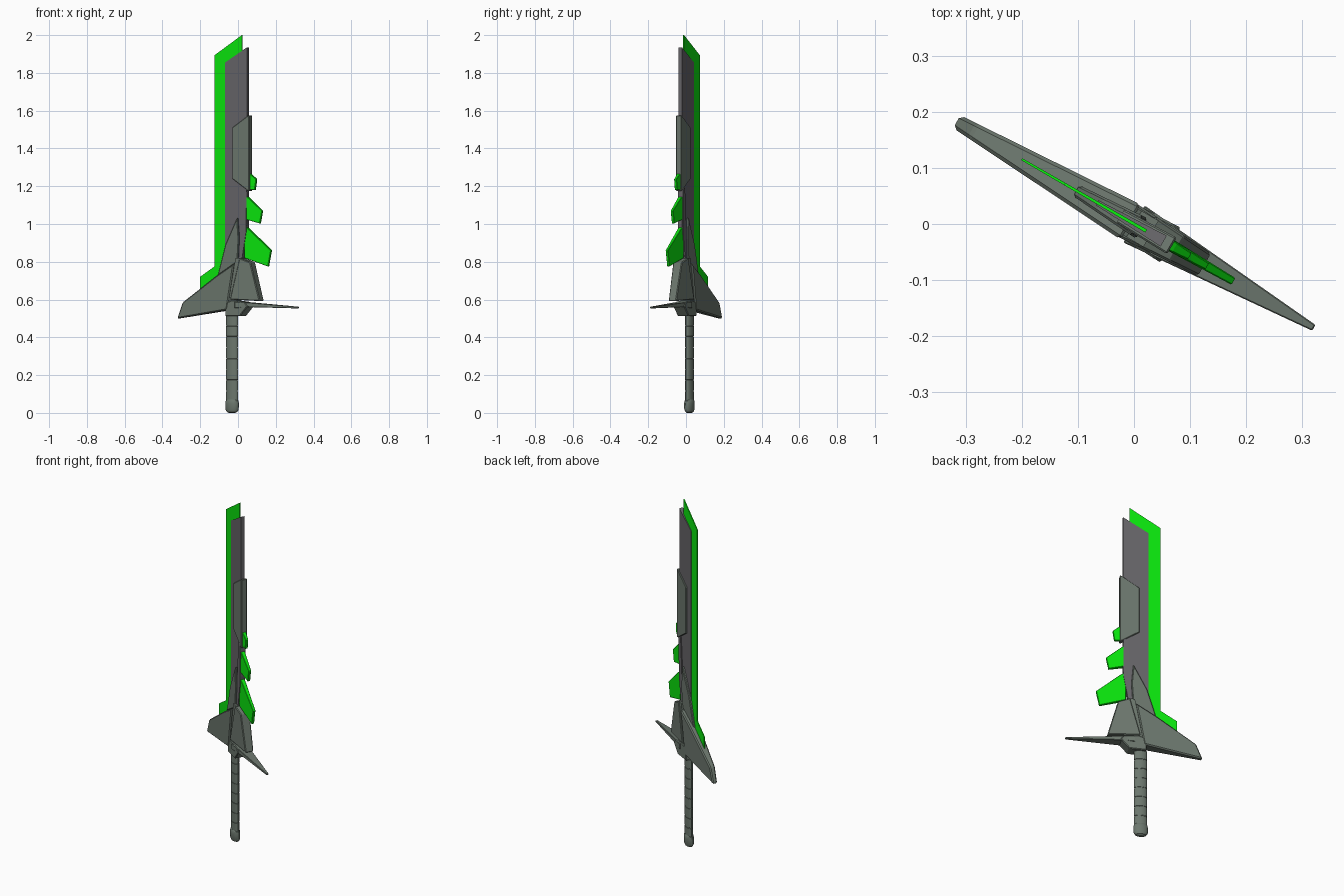
import bpy, bmesh, math
from mathutils import Matrix

if "Cube" in bpy.data.objects:
    bpy.data.objects.remove(bpy.data.objects["Cube"])

TURN = Matrix.Rotation(math.radians(-30), 4, 'Z')   # sword plane is turned about z


def material(name, rgb):
    m = bpy.data.materials.new(name)
    m.diffuse_color = (*rgb, 1)
    m.use_nodes = True
    m.node_tree.nodes["Principled BSDF"].inputs["Base Color"].default_value = m.diffuse_color
    return m


GREEN = material("green_energy", (0.003, 0.78, 0.004))
DARK = material("dark_steel", (0.135, 0.13, 0.14))
ARMOUR = material("armour_grey", (0.15, 0.185, 0.155))


def finish(name, bm, mat):
    bmesh.ops.recalc_face_normals(bm, faces=bm.faces)
    bm.transform(TURN)
    me = bpy.data.meshes.new(name)
    bm.to_mesh(me)
    bm.free()
    me.materials.append(mat)
    ob = bpy.data.objects.new(name, me)
    bpy.context.collection.objects.link(ob)
    return ob


def plate(name, pts, mat, t0, t1=None, chamfer=0.0):
    """Profile in the sword plane (u, z); half thickness runs from t0 at min u to t1 at max u."""
    t1 = t0 if t1 is None else t1
    lo, hi = min(p[0] for p in pts), max(p[0] for p in pts)
    bm = bmesh.new()
    sides = []
    for s in (-1, 1):
        sides.append([bm.verts.new((u, s * (t0 + (t1 - t0) * (u - lo) / (hi - lo)), z))
                      for u, z in pts])
        bm.faces.new(sides[-1])
    n = len(pts)
    for i in range(n):
        j = (i + 1) % n
        bm.faces.new((sides[0][i], sides[0][j], sides[1][j], sides[1][i]))
    ob = finish(name, bm, mat)
    if chamfer:
        mod = ob.modifiers.new("chamfer", 'BEVEL')
        mod.width, mod.segments = chamfer, 1
    return ob


def lathe(name, profile, centre_u, flat, mat, sides=20):
    """Closed turned shape with an oval section."""
    bm = bmesh.new()
    rings = [[bm.verts.new((centre_u + r * math.cos(2 * math.pi * k / sides),
                            flat * r * math.sin(2 * math.pi * k / sides), z))
              for k in range(sides)] for r, z in profile]
    for a, b in zip(rings, rings[1:]):
        for k in range(sides):
            j = (k + 1) % sides
            bm.faces.new((a[k], a[j], b[j], b[k]))
    bm.faces.new(rings[0])
    bm.faces.new(rings[-1])
    ob = finish(name, bm, mat)
    bpy.context.view_layer.objects.active = ob
    ob.select_set(True)
    bpy.ops.object.shade_smooth_by_angle(angle=math.radians(28))
    ob.select_set(False)


# Blade: grey body with a thin green cutting edge standing proud of it
plate("blade_body", [(-0.076, 0.72), (-0.076, 1.855), (0.061, 1.935), (0.061, 1.0), (0.02, 0.72)],
      DARK, 0.005, 0.011)
plate("energy_edge", [(-0.231, 0.62), (-0.231, 0.72), (-0.143, 0.775), (-0.143, 1.893),
                      (0.025, 2.0), (0.025, 0.75), (-0.05, 0.68)], GREEN, 0.002, 0.003)

# Reinforcing plate and spine
plate("blade_plate", [(-0.028, 1.24), (-0.028, 1.51), (0.072, 1.575), (0.078, 1.575),
                      (0.078, 1.175), (0.07, 1.175)], ARMOUR, 0.014, 0.017, 0.003)
plate("blade_spine", [(0.012, 0.8), (0.022, 1.0), (0.036, 1.19), (0.06, 1.19),
                      (0.058, 0.96), (0.03, 0.8)], DARK, 0.015)

# Green fins along the back of the blade
fins = {
    "fin_large": [(0.045, 0.82), (0.045, 0.99), (0.075, 0.97), (0.205, 0.86), (0.187, 0.775)],
    "fin_middle": [(0.05, 1.025), (0.05, 1.15), (0.068, 1.14), (0.151, 1.07), (0.137, 1.003)],
    "fin_small": [(0.055, 1.183), (0.055, 1.278), (0.084, 1.262), (0.115, 1.237), (0.106, 1.18)],
}
for name, pts in fins.items():
    plate(name, pts, GREEN, 0.012, 0.007, 0.002)

# Swept wing and the spike above it
plate("wing_guard", [(-0.05, 0.545), (-0.367, 0.499), (-0.332, 0.585), (-0.115, 0.727), (-0.006, 0.79)],
      ARMOUR, 0.013, 0.036, 0.006)
plate("wing_spike", [(-0.12, 0.725), (-0.07, 0.89), (0.006, 1.035), (0.016, 0.92), (0.008, 0.8)],
      ARMOUR, 0.011, 0.021, 0.004)

# Collar and tang
plate("collar", [(-0.03, 0.6), (0.026, 0.82), (0.09, 0.797), (0.146, 0.592)],
      ARMOUR, 0.035, 0.023, 0.004)
plate("tang", [(-0.045, 0.57), (0.0, 0.82), (0.035, 0.82), (0.0, 0.57)], ARMOUR, 0.027)

# Cross guard: central block and long tapering spike
plate("guard_block", [(-0.062, 0.512), (-0.062, 0.582), (-0.02, 0.597), (0.06, 0.587),
                      (0.078, 0.565), (0.03, 0.512)], ARMOUR, 0.03, 0.036, 0.004)
plate("guard_spike", [(0.0, 0.555), (0.0, 0.588), (0.07, 0.585), (0.37, 0.562), (0.37, 0.553),
                      (0.08, 0.56)], ARMOUR, 0.038, 0.006, 0.002)

# Grip with narrow grooves between its wrapped segments
grip, count = [], 8
step = 0.46 / count
for i in range(count):
    z = 0.06 + i * step
    grip += [(0.0325, z), (0.035, z + 0.001), (0.035, z + step - 0.004), (0.0325, z + step - 0.003)]
lathe("grip", grip, -0.036, 0.52, ARMOUR)

# Rounded pommel
lathe("pommel", [(0.018, 0.0), (0.03, 0.005), (0.038, 0.018), (0.039, 0.05), (0.037, 0.064),
                 (0.031, 0.07)], -0.036, 0.6, ARMOUR)
